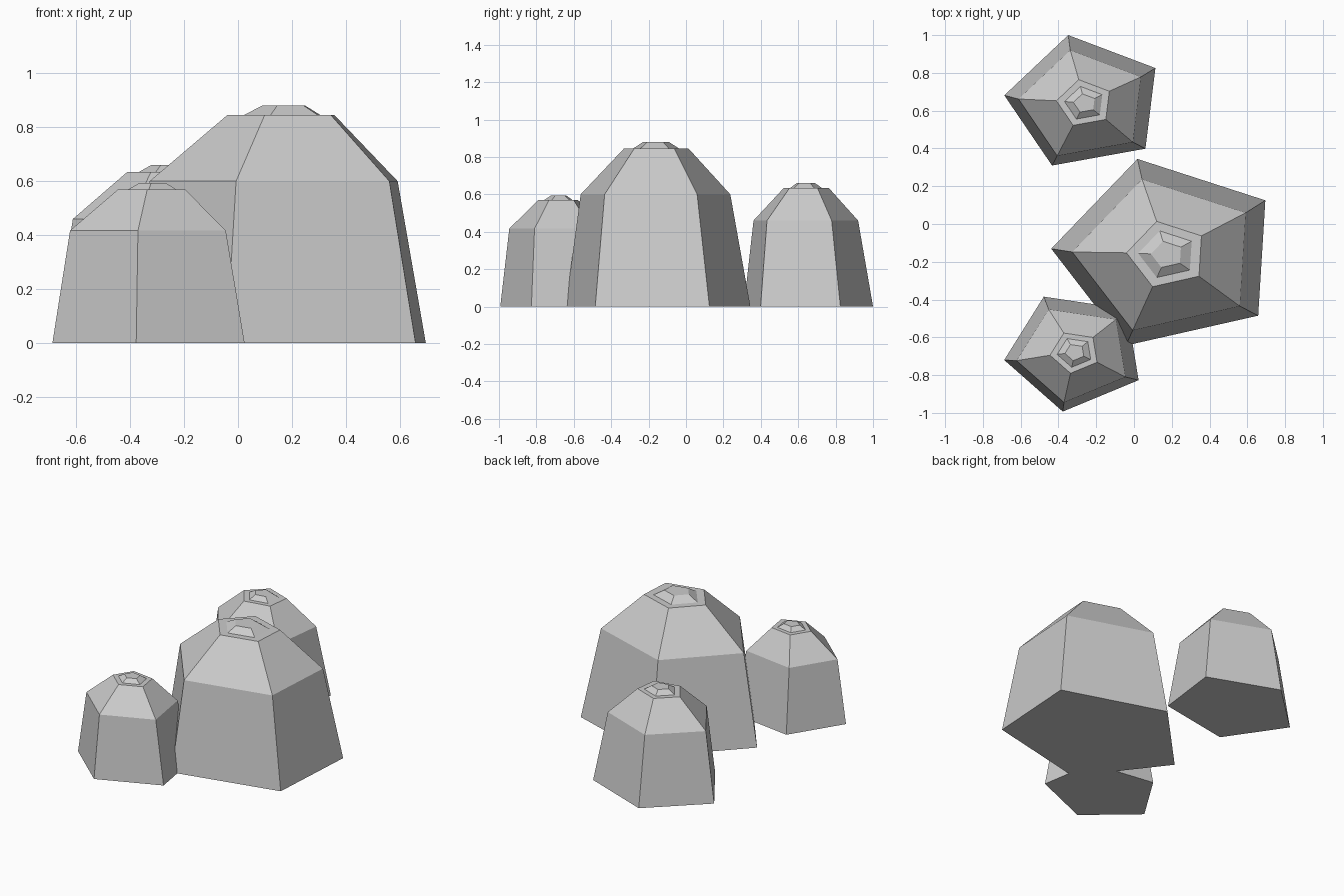
import bpy, bmesh
from math import cos, sin, radians

if "Cube" in bpy.data.objects:
    bpy.data.objects.remove(bpy.data.objects["Cube"])


def mound(name, centre, radii, angle, shoulder, height):
    """Five-sided faceted boulder: stacked pentagon rings with a small raised cap."""
    # profile: ring scale, height, sideways lean of the ring
    profile = [
        (1.00, 0.0, 0.0),
        (0.81, shoulder, -0.012),
        (0.35, height * 0.96, -0.004),
        (0.25, height * 0.96, -0.004),
        (0.14, height, -0.004),
    ]
    bm = bmesh.new()
    rings = []
    for s, z, lean in profile:
        ring = []
        for i in range(5):
            a = radians(angle + 72 * i)
            ring.append(bm.verts.new((radii[0] * s * cos(a) + lean * 0.5,
                                      radii[1] * s * sin(a) + lean, z)))
        rings.append(ring)
    # side walls
    for lo, hi in zip(rings, rings[1:]):
        for i in range(5):
            j = (i + 1) % 5
            bm.faces.new((lo[i], lo[j], hi[j], hi[i]))
    # base and flat top
    bm.faces.new(rings[0][::-1])
    bm.faces.new(rings[-1])
    bmesh.ops.recalc_face_normals(bm, faces=bm.faces[:])
    mesh = bpy.data.meshes.new(name)
    bm.to_mesh(mesh)
    bm.free()
    obj = bpy.data.objects.new(name, mesh)
    obj.location = (centre[0], centre[1], 0)
    bpy.context.collection.objects.link(obj)
    return obj


mound("large_mound", (0.178, -0.158), (0.617, 0.52), 33, 0.60, 0.88)
mound("back_mound", (-0.259, 0.643), (0.43, 0.365), 30, 0.46, 0.66)
mound("small_front_mound", (-0.311, -0.675), (0.38, 0.323), 44, 0.417, 0.593)
